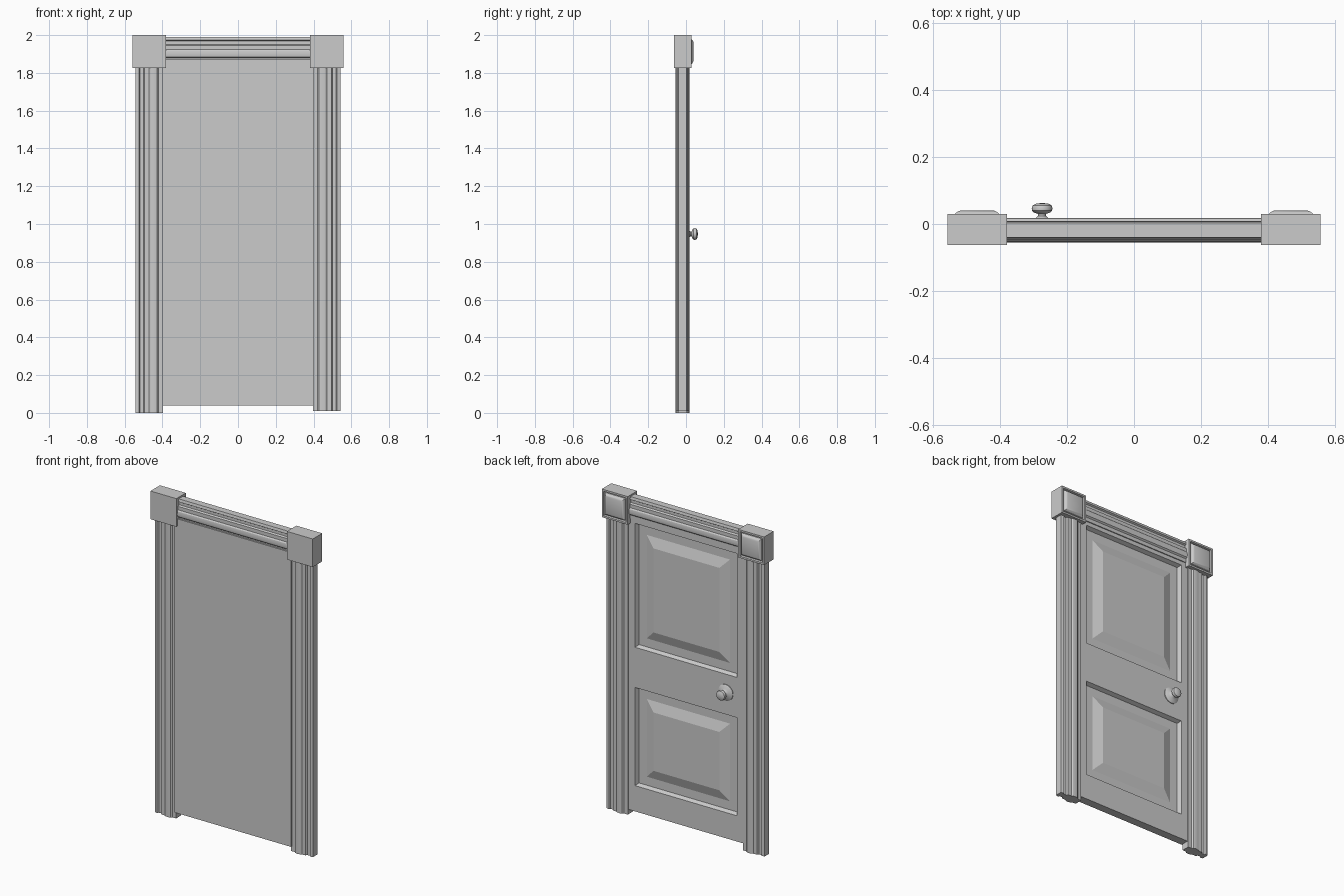
import bpy, bmesh, math
from mathutils import Vector

if "Cube" in bpy.data.objects:
    bpy.data.objects.remove(bpy.data.objects["Cube"])


def finish(bm, name, smooth=None):
    bmesh.ops.recalc_face_normals(bm, faces=bm.faces)
    me = bpy.data.meshes.new(name)
    bm.to_mesh(me)
    bm.free()
    ob = bpy.data.objects.new(name, me)
    bpy.context.collection.objects.link(ob)
    if smooth:
        bpy.ops.object.select_all(action='DESELECT')
        ob.select_set(True)
        bpy.context.view_layer.objects.active = ob
        bpy.ops.object.shade_smooth_by_angle(angle=math.radians(smooth))
    return ob


def box(x0, x1, y0, y1, z0, z1):
    bm = bmesh.new()
    bmesh.ops.create_cube(bm, size=1)
    for v in bm.verts:
        v.co = Vector(((x0 + x1) / 2 + v.co.x * (x1 - x0),
                       (y0 + y1) / 2 + v.co.y * (y1 - y0),
                       (z0 + z1) / 2 + v.co.z * (z1 - z0)))
    bm.normal_update()
    return bm


def back_face_at(bm, x, z):
    faces = [f for f in bm.faces if f.normal.y > 0.9]
    return min(faces, key=lambda f: (f.calc_center_median() - Vector((x, 0, z))).length)


def inset_steps(bm, face, steps):
    for width, depth in steps:
        bmesh.ops.inset_individual(bm, faces=[face], thickness=width, depth=depth)
        bm.normal_update()


# Door slab: flat front, two recessed panels with raised fields on the back
door = box(-0.40, 0.40, -0.052, 0.0, 0.04, 1.87)
cuts = [((x, 0, 0), (1, 0, 0)) for x in (-0.35, 0.35)]
cuts += [((0, 0, z), (0, 0, 1)) for z in (0.20, 0.81, 1.06, 1.83)]
for co, no in cuts:
    bmesh.ops.bisect_plane(door, geom=door.verts[:] + door.edges[:] + door.faces[:],
                           plane_co=co, plane_no=no)
door.normal_update()
panels = [back_face_at(door, 0, z) for z in (0.505, 1.445)]
for f in panels:
    inset_steps(door, f, [(0.015, -0.024), (0.075, 0), (0.085, 0.02)])
finish(door, "door")

# Casing moulding section: (distance from outer edge, y), down the front, up the back
front = [(0, -0.040), (0.018, -0.044), (0.024, -0.035), (0.042, -0.035), (0.048, -0.046),
         (0.072, -0.046), (0.080, -0.052), (0.098, -0.055), (0.114, -0.052),
         (0.122, -0.043), (0.147, -0.043)]
back = [(u, -0.037 - y) for u, y in front]
section = front + back[::-1]


def moulding(name, place, a, b):
    bm = bmesh.new()
    ends = [[bm.verts.new(place(u, y, t)) for u, y in section] for t in (a, b)]
    n = len(section)
    for i in range(n):
        j = (i + 1) % n
        bm.faces.new((ends[0][i], ends[0][j], ends[1][j], ends[1][i]))
    for e in ends:
        bm.faces.new(e)
    finish(bm, name, 25)


# Side casings, header casing and corner blocks
for side, label, foot in ((-1, "left", 0.0), (1, "right", 0.01)):
    moulding(label + "_casing",
             lambda u, y, t: (side * (0.543 - u), y, t), foot, 1.83)
    cx = side * 0.469
    block = box(cx - 0.089, cx + 0.089, -0.063, 0.030, 1.825, 2.0)
    inset_steps(block, back_face_at(block, cx, 1.91),
                [(0.016, 0), (0.005, -0.009), (0.008, 0), (0.003, 0.009),
                 (0.007, 0.005), (0.008, 0.003), (0.008, 0.002)])
    finish(block, label + "_corner_block", 30)
moulding("header_casing", lambda u, y, t: (t, y, 1.99 - u * 0.92), -0.39, 0.39)

# Door knob turned around the y axis
outline = [(0, -0.002), (0.050, -0.002), (0.050, 0.004), (0.042, 0.009), (0.028, 0.013),
           (0.019, 0.018), (0.012, 0.024), (0.012, 0.030), (0.024, 0.034), (0.030, 0.040),
           (0.031, 0.048), (0.028, 0.056), (0.018, 0.061), (0, 0.063)]
knob = bmesh.new()
pts = [knob.verts.new((r - 0.275, y, 0.947)) for r, y in outline]
edges = [knob.edges.new(p) for p in zip(pts, pts[1:])]
bmesh.ops.spin(knob, geom=pts + edges, cent=(-0.275, 0, 0.947), axis=(0, 1, 0),
               angle=math.tau, steps=24, use_duplicate=False)
bmesh.ops.remove_doubles(knob, verts=knob.verts, dist=0.0002)
finish(knob, "door_knob", 35)
